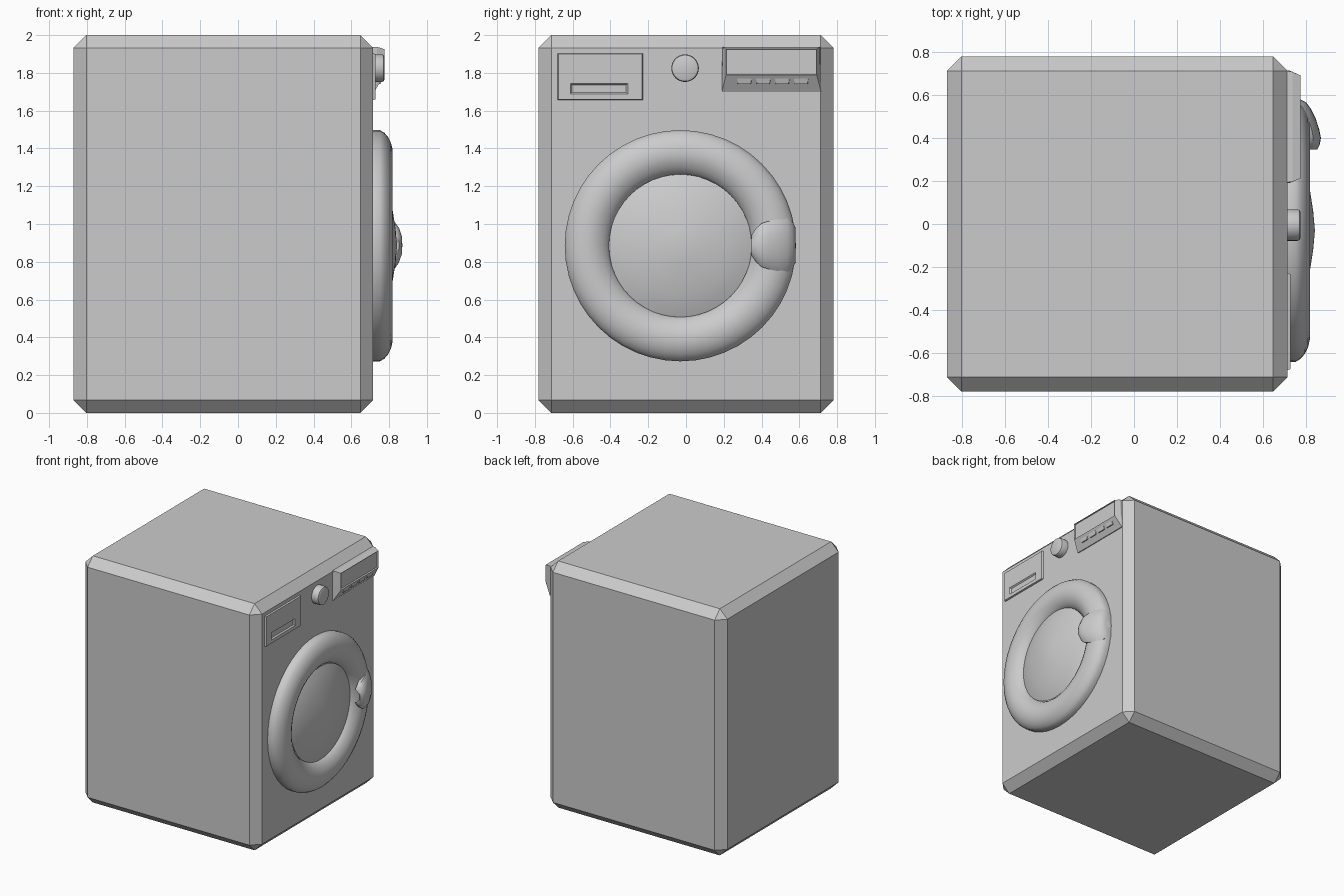
import bpy, bmesh, math

if "Cube" in bpy.data.objects:
    bpy.data.objects.remove(bpy.data.objects["Cube"])

FX = 0.715            # plane of the machine's working face
DY, DZ = -0.03, 0.885  # door centre


def finish(name, bm, smooth=None):
    bmesh.ops.recalc_face_normals(bm, faces=bm.faces[:])
    me = bpy.data.meshes.new(name)
    bm.to_mesh(me)
    bm.free()
    ob = bpy.data.objects.new(name, me)
    bpy.context.collection.objects.link(ob)
    if smooth:
        bpy.ops.object.select_all(action='DESELECT')
        ob.select_set(True)
        bpy.context.view_layer.objects.active = ob
        bpy.ops.object.shade_smooth_by_angle(angle=math.radians(smooth))
    return ob


def box(bm, x, y, z):
    r = bmesh.ops.create_cube(bm, size=1)
    for v in r['verts']:
        v.co = [(a[0] + a[1]) / 2 + c * (a[1] - a[0]) for a, c in zip((x, y, z), v.co)]
    return r['verts']


def lathe(name, profile, cy, cz, n=48, smooth=35):
    """Revolve (radius, x) pairs about an axis along x."""
    bm = bmesh.new()
    rings = []
    for r, x in profile:
        if r == 0:
            rings.append([bm.verts.new((x, cy, cz))] * n)
        else:
            rings.append([bm.verts.new((x, cy + r * math.cos(2 * math.pi * i / n),
                                        cz + r * math.sin(2 * math.pi * i / n))) for i in range(n)])
    for a, b in zip(rings, rings[1:]):
        for i in range(n):
            j = (i + 1) % n
            bm.faces.new(list(dict.fromkeys((a[i], a[j], b[j], b[i]))))
    return finish(name, bm, smooth)


def recess(bm, face, border, depth):
    """Inset a face and push the middle back along x."""
    bmesh.ops.inset_individual(bm, faces=[face], thickness=border)
    for v in face.verts:
        v.co.x -= depth


# Cabinet with single-segment chamfers
bm = bmesh.new()
box(bm, (-0.87, FX), (-0.78, 0.78), (0, 2))
bmesh.ops.bevel(bm, geom=bm.edges[:], offset=0.067, segments=1, affect='EDGES')
finish("cabinet", bm)

# Door ring and domed glass
lathe("door_ring", [(0.612, FX), (0.612, 0.752), (0.598, 0.775), (0.575, 0.795), (0.545, 0.81),
                    (0.51, 0.818), (0.475, 0.817), (0.445, 0.809), (0.415, 0.793),
                    (0.39, 0.772), (0.373, 0.745), (0.373, FX)], DY, DZ)
lathe("door_glass", [(0.378, 0.762), (0.33, 0.782), (0.26, 0.803), (0.18, 0.82),
                     (0.09, 0.834), (0, 0.842)], DY, DZ)

# Hooked door handle: stations (y, outer x, inner x, half height)
stations = [(0.58, 0.775, 0.745, 0.09), (0.565, 0.802, 0.75, 0.125), (0.535, 0.824, 0.775, 0.142),
            (0.49, 0.846, 0.808, 0.138), (0.44, 0.862, 0.832, 0.128), (0.40, 0.87, 0.843, 0.115),
            (0.37, 0.865, 0.845, 0.09), (0.347, 0.853, 0.843, 0.055)]
across = [-1, -0.8, -0.4, 0, 0.4, 0.8, 1]
bm = bmesh.new()
rings = []
for y, xo, xi, h in stations:
    ring = [bm.verts.new((xo - 0.035 * abs(t) ** 3, y, 0.888 + h * t)) for t in across]
    ring += [bm.verts.new((xi - 0.035 * abs(t) ** 3, y, 0.888 + h * t * 0.96)) for t in reversed(across)]
    rings.append(ring)
for a, b in zip(rings, rings[1:]):
    for i in range(len(a)):
        j = (i + 1) % len(a)
        bm.faces.new((a[i], a[j], b[j], b[i]))
bm.faces.new(rings[0])
bm.faces.new(rings[-1])
finish("door_handle", bm, 40)

# Program knob
lathe("program_knob", [(0.073, FX), (0.073, 0.762), (0.069, 0.771), (0.058, 0.776), (0, 0.776)],
      -0.005, 1.825, 32)

# Detergent drawer front with a scooped finger slot
Y, Z = (-0.675, -0.612, -0.308, -0.233), (1.66, 1.688, 1.745, 1.90)
bm = bmesh.new()
xo = 0.728
g = [[bm.verts.new((xo, y, z)) for y in Y] for z in Z]
slot = None
for k in range(3):
    for i in range(3):
        f = bm.faces.new((g[k][i], g[k][i + 1], g[k + 1][i + 1], g[k + 1][i]))
        if i == 1 and k == 1:
            slot = f
rim = [e for e in bm.edges if e.is_boundary]
skirt = bmesh.ops.extrude_edge_only(bm, edges=rim)['geom']
for v in skirt:
    if isinstance(v, bmesh.types.BMVert):
        v.co.x = FX - 0.002
        v.co.y += 0.006 if v.co.y > -0.45 else -0.006
        v.co.z += 0.004 if v.co.z > 1.78 else -0.004
recess(bm, slot, 0.012, 0.011)
finish("detergent_drawer", bm)

# Raised display housing, flared back to the cabinet, with a recessed screen
bm = bmesh.new()
back = [(FX - 0.02, y, z) for y, z in ((0.19, 1.70), (0.715, 1.70), (0.715, 1.937), (0.19, 1.937))]
base = [(0.722, 0.19, 1.70), (0.722, 0.715, 1.70), (0.738, 0.708, 1.937), (0.738, 0.197, 1.937)]
top = [(0.775, y, z) for y, z in ((0.212, 1.79), (0.692, 1.79), (0.692, 1.926), (0.212, 1.926))]
loops = [[bm.verts.new(p) for p in loop] for loop in (back, base, top)]
for a, b in zip(loops, loops[1:]):
    for i in range(4):
        j = (i + 1) % 4
        bm.faces.new((a[i], a[j], b[j], b[i]))
bm.faces.new(loops[0])
screen = bm.faces.new(loops[2])
recess(bm, screen, 0.012, 0.0)
bmesh.ops.inset_individual(bm, faces=[screen], thickness=0.003)
for v in screen.verts:
    v.co.x -= 0.012
finish("display_housing", bm)

# Row of small buttons on the sloping lower lip of the display
bm = bmesh.new()
for i in range(4):
    y = 0.268 + i * 0.1
    vs = box(bm, (0.73, 0.767), (y, y + 0.082), (1.742, 1.782))
    for v in vs:
        if v.co.z < 1.76 and v.co.x > 0.75:
            v.co.x -= 0.012
            v.co.y += 0.008 if v.co.y < y + 0.04 else -0.008
finish("display_buttons", bm)
